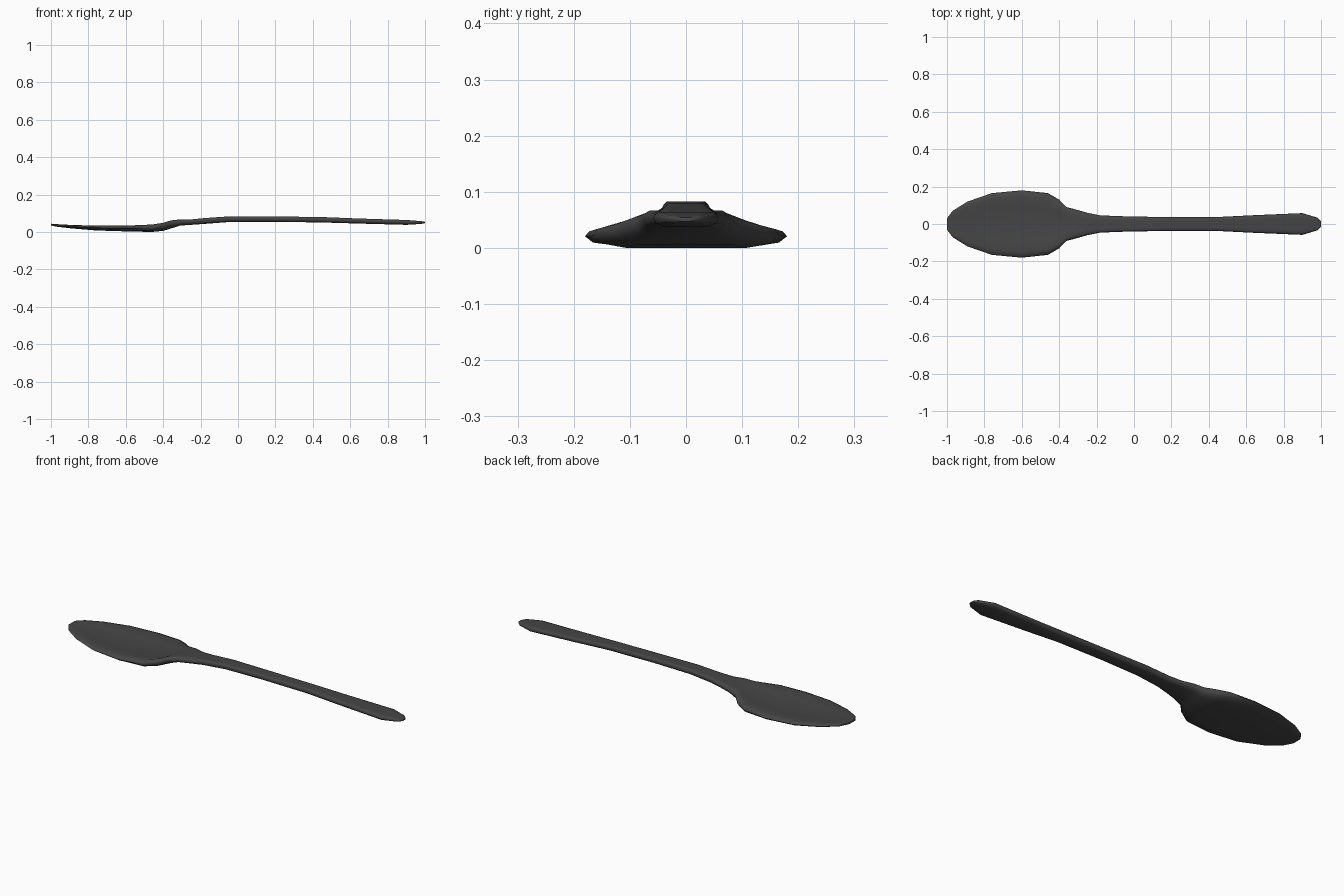
import bpy
import bmesh
import math

cube = bpy.data.objects.get("Cube")
if cube:
    bpy.data.objects.remove(cube, do_unlink=True)

# Dark plastic
mat = bpy.data.materials.new("dark_grey")
mat.use_nodes = True
colour = (0.06, 0.06, 0.06, 1)
mat.diffuse_color = colour
mat.node_tree.nodes["Principled BSDF"].inputs["Base Color"].default_value = colour

# Stations along the spoon: x, half width, underside z, rim z, dish depth
stations = [
    (-1.0, .03, .037, .046, 0),
    (-.97, .07, .030, .044, .003),
    (-.89, .12, .021, .040, .007),
    (-.76, .165, .010, .037, .011),
    (-.60, .18, .005, .037, .013),
    (-.46, .165, .002, .043, .014),
    (-.40, .13, .008, .052, .013),
    (-.36, .09, .020, .064, .006),
    (-.31, .077, .036, .069, 0),
    (-.25, .06, .040, .069, 0),
    (-.18, .046, .045, .076, 0),
    (-.05, .041, .055, .085, 0),
    (.17, .037, .056, .085, 0),
    (.44, .037, .053, .082, 0),
    (.64, .047, .047, .074, 0),
    (.90, .058, .040, .066, 0),
    (.98, .034, .045, .060, 0),
    (1.0, .014, .049, .056, 0),
]


def section(bm, x, w, low, high, dish):
    """Closed loop: dished top, rounded sides, flat-ish underside."""
    mid = low + (high - low) * .55
    edge = low + (high - low) * .2
    half = [(0, high - dish), (.5 * w, high - dish * .75),
            (.82 * w, high - dish * .1), (.96 * w, high - (high - mid) * .4),
            (w, mid), (.92 * w, edge), (.65 * w, low), (0, low)]
    loop = half + [(-y, z) for y, z in half[-2:0:-1]]
    return [bm.verts.new((x, y, z)) for y, z in loop]


# Spoon body lofted through the stations
bm = bmesh.new()
rings = [section(bm, *s) for s in stations]
for a, b in zip(rings, rings[1:]):
    for i in range(len(a)):
        j = (i + 1) % len(a)
        bm.faces.new((a[i], a[j], b[j], b[i]))
bm.faces.new(rings[0])
bm.faces.new(rings[-1])
bmesh.ops.recalc_face_normals(bm, faces=bm.faces)
base = min(v.co.z for v in bm.verts)
bmesh.ops.translate(bm, verts=bm.verts, vec=(0, 0, -base))
mesh = bpy.data.meshes.new("spoon")
bm.to_mesh(mesh)
bm.free()
mesh.materials.append(mat)
spoon = bpy.data.objects.new("spoon", mesh)
bpy.context.collection.objects.link(spoon)

bpy.ops.object.select_all(action="DESELECT")
spoon.select_set(True)
bpy.context.view_layer.objects.active = spoon
bpy.ops.object.shade_smooth_by_angle(angle=math.radians(60))
